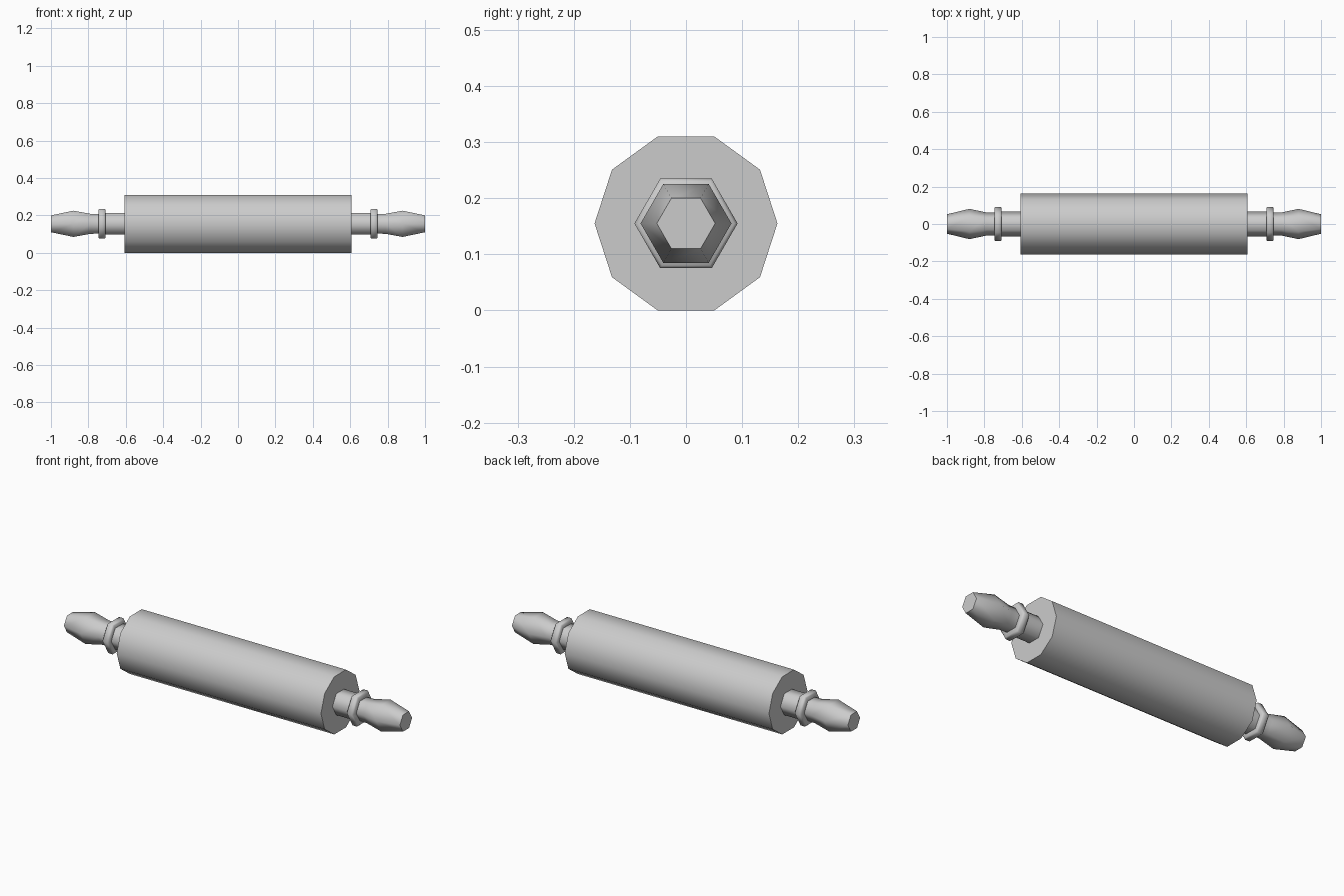
import bpy, bmesh, math

if "Cube" in bpy.data.objects:
    bpy.data.objects.remove(bpy.data.objects["Cube"])

AXIS_Z = 0.155


def lathe(name, profile, sides):
    """Revolve (x, radius) points around the long axis, with capped ends."""
    bm = bmesh.new()
    rings = []
    for x, r in profile:
        angles = [2 * math.pi * i / sides for i in range(sides)]
        rings.append([bm.verts.new((x, r * math.cos(a), AXIS_Z + r * math.sin(a))) for a in angles])
    for a, b in zip(rings, rings[1:]):
        for i in range(sides):
            j = (i + 1) % sides
            bm.faces.new((a[i], a[j], b[j], b[i]))
    bm.faces.new(rings[0])
    bm.faces.new(rings[-1])
    bmesh.ops.recalc_face_normals(bm, faces=bm.faces)
    mesh = bpy.data.meshes.new(name)
    bm.to_mesh(mesh)
    bm.free()
    obj = bpy.data.objects.new(name, mesh)
    bpy.context.collection.objects.link(obj)
    bpy.ops.object.select_all(action='DESELECT')
    obj.select_set(True)
    bpy.context.view_layer.objects.active = obj
    bpy.ops.object.shade_smooth_by_angle(angle=math.radians(62))
    return obj


# Ten-sided roller barrel
lathe("roller", [(-0.608, 0.163), (0.608, 0.163)], 10)

# Six-sided profiles from the roller outward
shaft = [(0.60, 0.066), (0.712, 0.066)]
collar = [(0.708, 0.06), (0.708, 0.086), (0.714, 0.092),
          (0.740, 0.092), (0.746, 0.086), (0.746, 0.055)]
grip = [(0.74, 0.060), (0.79, 0.062), (0.88, 0.081), (1.0, 0.052)]

# Shaft, collar and grip on both ends
for side, s in (("left", -1), ("right", 1)):
    for part, profile in (("shaft", shaft), ("collar", collar), ("grip", grip)):
        lathe(f"{side}_{part}", [(s * x, r) for x, r in profile], 6)
